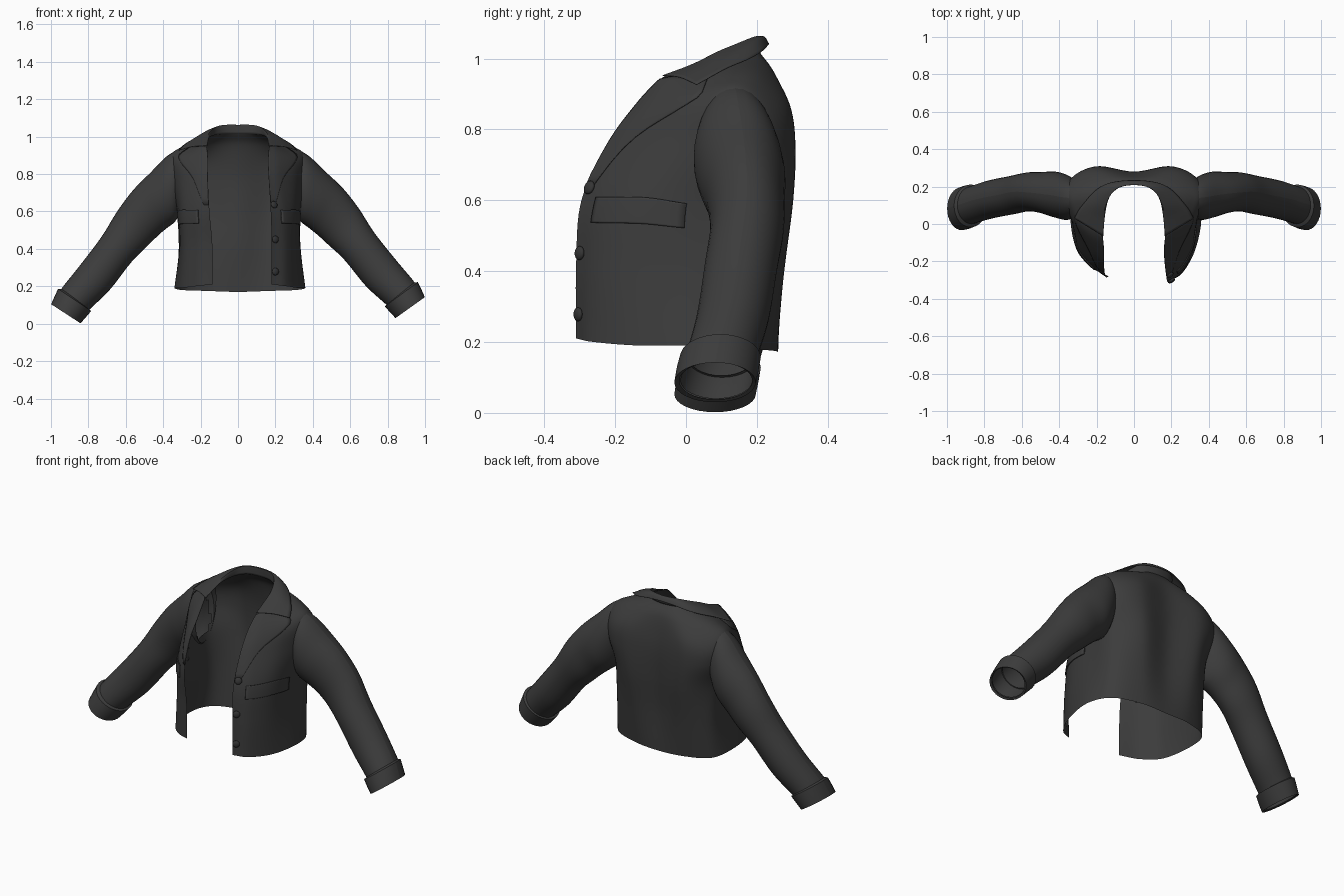
import bpy, math
from mathutils import Vector as V

if "Cube" in bpy.data.objects:
    bpy.data.objects.remove(bpy.data.objects["Cube"])

cloth = bpy.data.materials.new("charcoal cloth")
cloth.diffuse_color = (0.045, 0.045, 0.045, 1)
cloth.use_nodes = True
cloth.node_tree.nodes["Principled BSDF"].inputs["Base Color"].default_value = cloth.diffuse_color
dark = bpy.data.materials.new("dark button")
dark.diffuse_color = (0.035, 0.035, 0.035, 1)
dark.use_nodes = True
dark.node_tree.nodes["Principled BSDF"].inputs["Base Color"].default_value = dark.diffuse_color


def catmull(p, t):
    i = min(int(t), len(p) - 2)
    f = t - i
    b, c = p[i], p[i + 1]
    a = p[i - 1] if i else b * 2 - c
    d = p[i + 2] if i + 2 < len(p) else c * 2 - b
    return 0.5 * (b * 2 + (c - a) * f + (a * 2 - b * 5 + c * 4 - d) * f * f
                  + (b * 3 - a - c * 3 + d) * f ** 3)


def sheet(name, fn, nu, nv, flip=False, skip=None, thick=0, angle=40):
    """Grid mesh from fn(s, t) with s and t running 0..1."""
    verts = [fn(i / nu, j / nv) for j in range(nv + 1) for i in range(nu + 1)]
    faces = []
    for j in range(nv):
        for i in range(nu):
            a = j * (nu + 1) + i
            f = [a, a + 1, a + nu + 2, a + nu + 1]
            mid = sum((verts[k] for k in f), V((0, 0, 0))) / 4
            if not (skip and skip(mid)):
                faces.append(f[::-1] if flip else f)
    me = bpy.data.meshes.new(name)
    me.from_pydata(verts, [], faces)
    me.materials.append(cloth)
    ob = bpy.data.objects.new(name, me)
    bpy.context.collection.objects.link(ob)
    if thick:
        m = ob.modifiers.new("thickness", 'SOLIDIFY')
        m.thickness, m.offset = thick, 1
    bpy.ops.object.select_all(action='DESELECT')
    ob.select_set(True)
    bpy.context.view_layer.objects.active = ob
    bpy.ops.object.shade_smooth_by_angle(angle=math.radians(angle))
    return ob


# Body: half cross-sections from the front edge round to the centre back
ROWS = [
    [(.18, -.31, .21), (.26, -.26, .20), (.33, -.13, .19), (.36, .05, .19), (.31, .19, .18), (.16, .25, .175), (0, .26, .17)],
    [(.18, -.31, .42), (.26, -.25, .41), (.318, -.13, .4), (.335, .05, .4), (.31, .2, .4), (.17, .275, .4), (0, .26, .4)],
    [(.175, -.295, .6), (.255, -.225, .6), (.315, -.11, .6), (.332, .05, .58), (.32, .2, .6), (.19, .3, .6), (0, .275, .6)],
    [(.165, -.22, .76), (.23, -.16, .77), (.31, -.05, .76), (.355, .1, .75), (.34, .235, .75), (.205, .308, .75), (0, .28, .75)],
    [(.16, -.14, .87), (.22, -.09, .88), (.305, 0, .875), (.362, .13, .89), (.335, .23, .86), (.2, .295, .86), (0, .27, .86)],
    [(.165, -.08, .935), (.2, -.04, .94), (.25, .03, .935), (.295, .13, .947), (.26, .2, .95), (.15, .25, .95), (0, .247, .96)],
    [(.165, -.06, .95), (.16, 0, .975), (.155, .06, .995), (.14, .13, 1.005), (.115, .17, 1.01), (.07, .2, 1.015), (0, .21, 1.015)],
]


def both_sides(row, shift=True):
    right = [V(p) for p in row]
    left = []
    for k, p in enumerate(right[:-1]):
        w = min(1, max(0, (.8 - p.z) / .4)) if shift else 0
        dx = (-.045, -.03, -.02, -.02, -.01, 0)[k] * w
        left.append(V((-p.x - dx, p.y + (.03 * w if k < 2 else 0), p.z)))
    return right + left[::-1]


GRID = [both_sides(r) for r in ROWS]


def body(u, v):
    return catmull([catmull(r, u) for r in GRID], v)


def in_armhole(p):
    return abs(p.x) > .29 and ((p.y - .135) / .085) ** 2 + ((p.z - .74) / .14) ** 2 < 1


sheet("body", lambda s, t: body(s * 12, t * 6), 96, 54, skip=in_armhole)


# Raised patches that follow the body: lapels and chest pockets
def patch(name, u_range, v0, v1, side, thick):
    def fn(s, t):
        v = v0 + (v1 - v0) * t
        a, b = u_range(v)
        u = a + (b - a) * s
        return body(u if side > 0 else 12 - u, v)
    return sheet(name, fn, 14, 14, flip=side < 0, thick=thick, angle=30)


for side, tag in ((1, "right"), (-1, "left")):
    patch("lapel_" + tag, lambda v: (0, min(.3 + (v - 2.2) * 1.0, 2.3)), 2.2, 5.2, side, .003)
    patch("pocket_" + tag, lambda v: (.65, 2.7), 1.65, 2.04, side, .006)

# Collar: stand up to the fold, then fall to the pointed outer edge
seam = [V(p) for p in ROWS[6]]
fold = [V(p) for p in [(.165, -.065, .951), (.166, .02, .983), (.155, .09, 1.018), (.13, .15, 1.043),
                       (.1, .185, 1.057), (.06, .203, 1.062), (0, .21, 1.062)]]
outer = [V(p) for p in [(.318, .03, .925), (.295, .075, .95), (.26, .12, .974), (.21, .175, .997),
                        (.15, .212, 1.018), (.08, .228, 1.034), (0, .233, 1.04)]]
middle = [(a + b) / 2 + V((0, 0, .008)) for a, b in zip(fold, outer)]
CG = [both_sides(r, False) for r in (seam, fold, middle, outer)]


def collar(s, t):
    cols = [catmull(r, s * 12) for r in CG]
    return cols[0].lerp(cols[1], t * 3) if t < 1 / 3 else catmull(cols[1:], t * 3 - 1)


sheet("collar", collar, 60, 12, flip=True, thick=.002)


# Sleeves and cuffs: stations of (upper x, z, lower x, z, centre y, half depth)
SLEEVE = [(.285, .942, .32, .57, .135, .092), (.372, .902, .342, .54, .142, .12), (.465, .815, .375, .515, .157, .123),
          (.56, .725, .425, .475, .168, .11), (.645, .617, .485, .42, .172, .104), (.73, .485, .57, .34, .155, .103),
          (.845, .34, .685, .2, .132, .102), (.945, .22, .8, .095, .1, .1), (.99, .145, .85, .04, .086, .102)]
CUFF = [(.935, .22, .8, .105, .1, .095), (.962, .222, .785, .092, .097, .114),
        (.981, .182, .812, .062, .089, .116), (.999, .142, .842, .03, .082, .115),
        (.99, .143, .85, .038, .084, .103)]


def tube(name, stations, side, smooth, nv):
    A = [V((s[0], s[4], s[1])) for s in stations]
    B = [V((s[2], s[4], s[3])) for s in stations]
    H = [V((s[5], 0, 0)) for s in stations]

    def at(p, t):
        t *= len(p) - 1
        if smooth:
            return catmull(p, t)
        i = min(int(t + 1e-6), len(p) - 2)
        return p[i].lerp(p[i + 1], t - i)

    def fn(s, t):
        a, b, h = at(A, t), at(B, t), at(H, t).x
        ang = s * math.tau
        p = (a + b) / 2 + (a - b) / 2 * math.cos(ang) + V((0, h * math.sin(ang), 0))
        drop = max(0, (p.x - .4) / .6) * .038 if side < 0 else 0
        return V((p.x * side, p.y, p.z - drop))
    return sheet(name, fn, 32, nv, flip=side > 0)


for side, tag in ((1, "right"), (-1, "left")):
    tube("sleeve_" + tag, SLEEVE, side, True, 40)
    tube("cuff_" + tag, CUFF, side, False, 4)

# Buttons down the right front edge
for n, v in enumerate((.33, 1.17, 2.2)):
    p = body(.22, v)
    du = body(.32, v) - body(.12, v)
    dv = body(.22, v + .1) - body(.22, v - .1)
    nrm = du.cross(dv).normalized()
    bpy.ops.mesh.primitive_uv_sphere_add(segments=16, ring_count=8, radius=.02, location=p + nrm * .005)
    b = bpy.context.object
    b.name = "button_%d" % (n + 1)
    b.scale = (1, 1, .5)
    b.rotation_euler = nrm.to_track_quat('Z', 'Y').to_euler()
    b.data.materials.append(dark)
    bpy.ops.object.shade_smooth()
